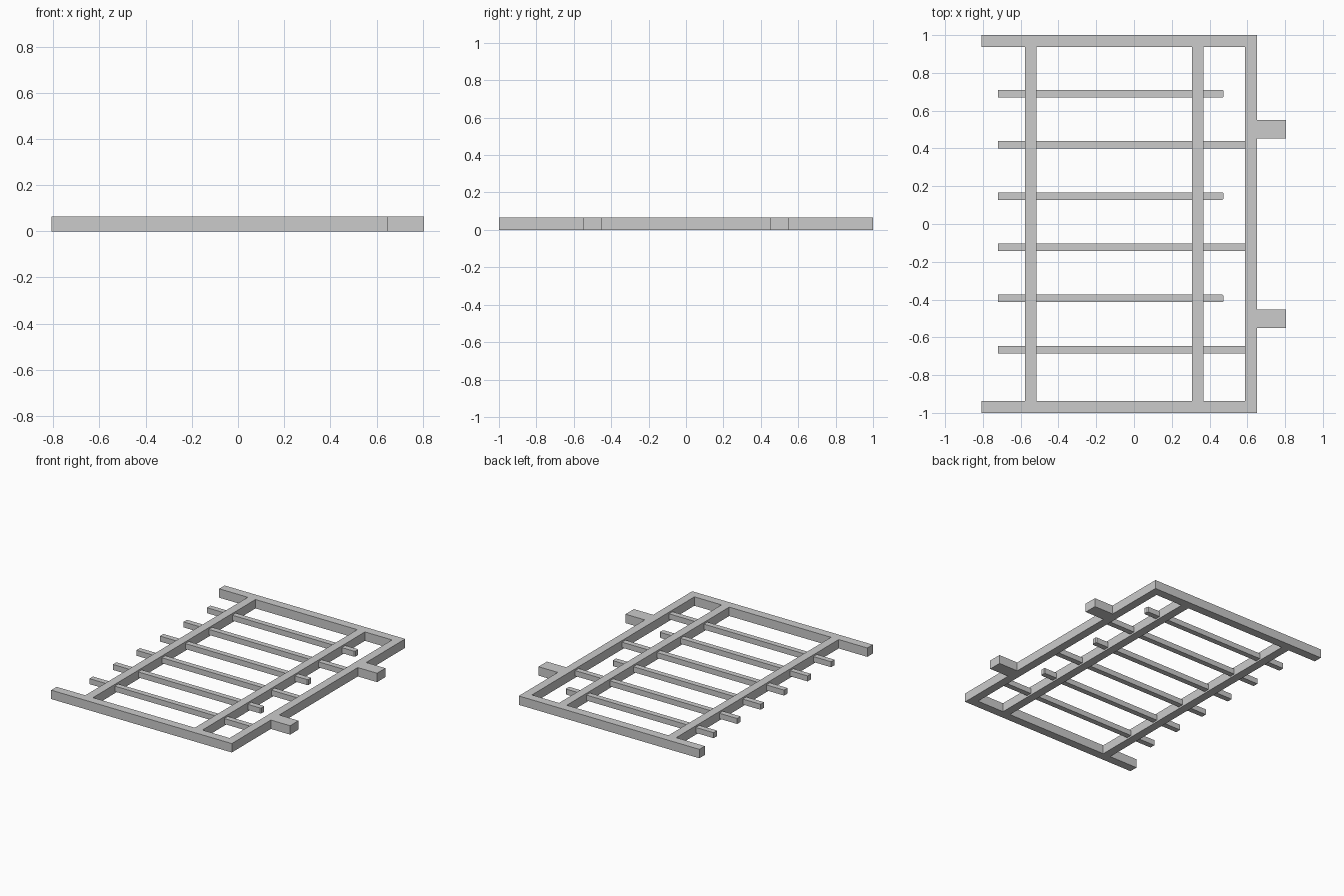
import bpy
import bmesh

cube = bpy.data.objects.get("Cube")
if cube:
    bpy.data.objects.remove(cube, do_unlink=True)

grey = bpy.data.materials.new("plain grey")
grey.use_nodes = True
colour = (0.6, 0.6, 0.6, 1)
grey.diffuse_color = colour
grey.node_tree.nodes["Principled BSDF"].inputs["Base Color"].default_value = colour

H = 0.065      # frame height
INNER = 0.937  # inner edge of the end rails


def box(name, x, y, z, tip=0):
    """Box from (min, max) ranges; tip chamfers the upright edges at max x."""
    bm = bmesh.new()
    bmesh.ops.create_cube(bm, size=1)
    for v in bm.verts:
        v.co = [r[0] if c < 0 else r[1] for c, r in zip(v.co, (x, y, z))]
    if tip:
        edges = [e for e in bm.edges
                 if all(abs(v.co.x - x[1]) < 1e-5 for v in e.verts)
                 and abs(e.verts[0].co.z - e.verts[1].co.z) > 1e-4]
        bmesh.ops.bevel(bm, geom=edges, offset=tip, segments=1, affect='EDGES')
    mesh = bpy.data.meshes.new(name)
    bm.to_mesh(mesh)
    bm.free()
    mesh.materials.append(grey)
    bpy.context.collection.objects.link(bpy.data.objects.new(name, mesh))


# End rails and hinge tabs, mirrored front to back
for side, s in (("front", -1), ("back", 1)):
    box(side + "_end_rail", (-0.808, 0.65), sorted((s * INNER, s)), (0, H))
    box(side + "_tab", (0.65, 0.806), sorted((s * 0.453, s * 0.55)), (0, H))

# Long rails
for name, x0 in (("right_rail", -0.577), ("middle_rail", 0.307), ("left_rail", 0.588)):
    box(name, (x0, x0 + 0.062), (-INNER, INNER), (0, H))

# Thin bars through the rails, alternating long and short
for i in range(6):
    y = -0.665 + i * 0.271
    short = i % 2 == 1
    box(f"bar_{i + 1}", (-0.72, 0.475 if short else 0.588),
        (y - 0.02, y + 0.02), (0.0125, 0.0525), 0.006 if short else 0)
